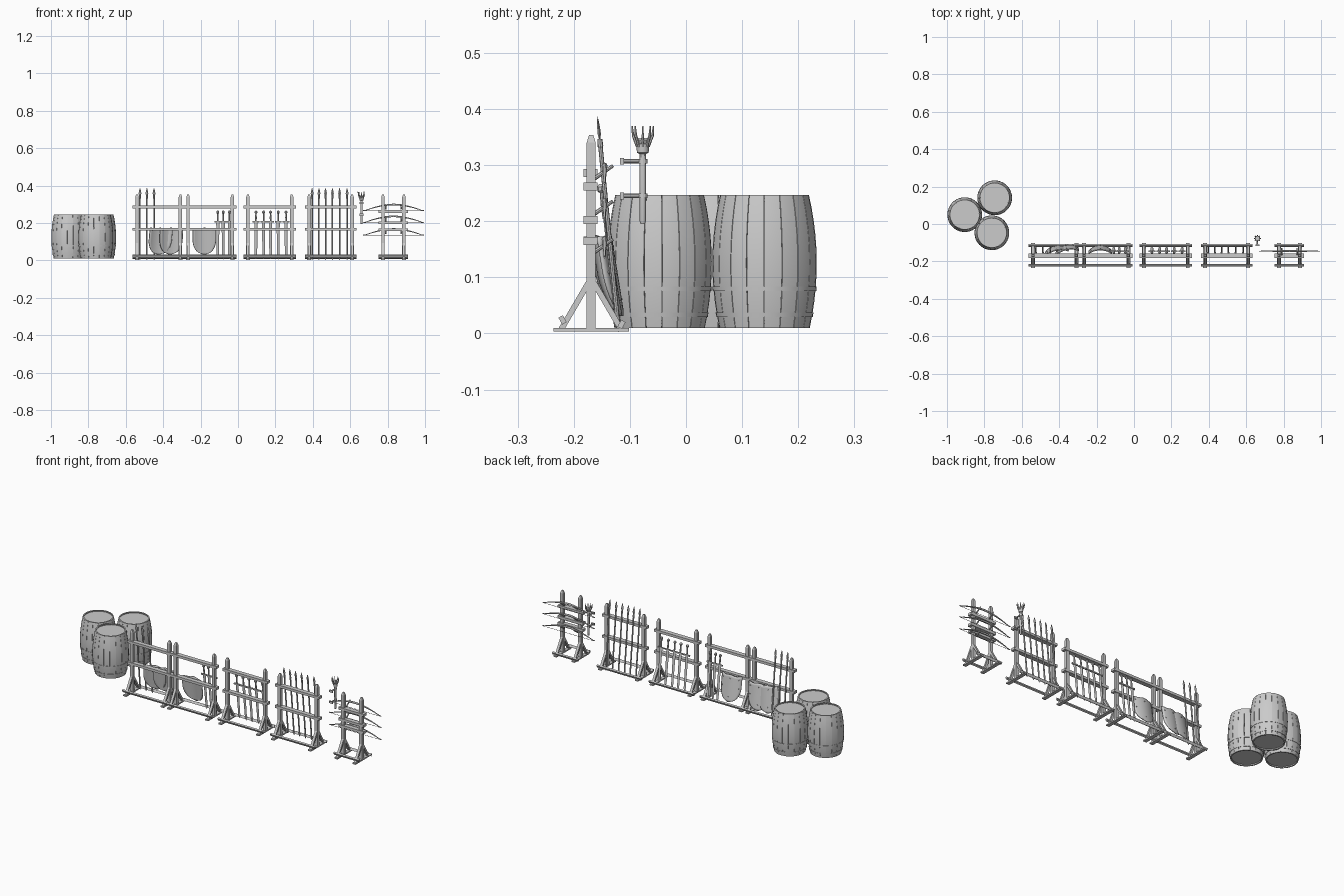
import bpy, bmesh, math
from mathutils import Vector, Matrix

if "Cube" in bpy.data.objects:
    bpy.data.objects.remove(bpy.data.objects["Cube"])


def finish(name, bm, mat=None, smooth=None):
    if mat:
        bm.transform(mat)
    bmesh.ops.recalc_face_normals(bm, faces=bm.faces)
    me = bpy.data.meshes.new(name)
    bm.to_mesh(me)
    bm.free()
    ob = bpy.data.objects.new(name, me)
    bpy.context.collection.objects.link(ob)
    if smooth:
        bpy.context.view_layer.objects.active = ob
        ob.select_set(True)
        bpy.ops.object.shade_smooth_by_angle(angle=math.radians(smooth))
        ob.select_set(False)
    return ob


def box(bm, c, s, rx=0):
    m = Matrix.Translation(c) @ Matrix.Rotation(rx, 4, 'X') @ Matrix.Diagonal((*s, 1))
    return bmesh.ops.create_cube(bm, size=1, matrix=m)['verts']


def rod(bm, a, b, r1, r2=None, n=8):
    a, b = Vector(a), Vector(b)
    d = b - a
    m = Matrix.Translation((a + b) / 2) @ d.to_track_quat('Z', 'Y').to_matrix().to_4x4()
    bmesh.ops.create_cone(bm, cap_ends=True, segments=n, radius1=r1,
                          radius2=r1 if r2 is None else r2, depth=d.length, matrix=m)


def lathe(bm, prof, n=12, flat=1.0):
    # rings of (radius, z); flat squashes the y direction
    rings = [[bm.verts.new((r * math.cos(2 * math.pi * i / n), flat * r * math.sin(2 * math.pi * i / n), z))
              for i in range(n)] for r, z in prof]
    for a, b in zip(rings, rings[1:]):
        for i in range(n):
            bm.faces.new((a[i], a[(i + 1) % n], b[(i + 1) % n], b[i]))
    bm.faces.new(rings[0])
    bm.faces.new(rings[-1])


def lean(x, y, z, tilt, yaw=0):
    return Matrix.Translation((x, y, z)) @ Matrix.Rotation(yaw, 4, 'Z') @ Matrix.Rotation(tilt, 4, 'X')


# Barrels: separate curved staves, recessed lids, hoops
def barrel_r(z):
    t = (z - 0.125) / 0.12
    return 0.093 - 0.0135 * t * t


def barrel(x, y, turn):
    mat = Matrix.Translation((x, y, 0)) @ Matrix.Rotation(turn, 4, 'Z')
    bm = bmesh.new()
    n, sub, rows = 18, 2, 10
    for s in range(n):
        a0 = 2 * math.pi * s / n
        w = 2 * math.pi / n - 0.012
        grid = []
        for k in range(rows + 1):
            z = 0.01 + 0.237 * k / rows
            out = [(barrel_r(z), a0 + w * j / sub) for j in range(sub + 1)]
            inn = [(barrel_r(z) - 0.007, a) for _, a in reversed(out)]
            grid.append([bm.verts.new((r * math.cos(a), r * math.sin(a), z)) for r, a in out + inn])
        m = len(grid[0])
        for g, h in zip(grid, grid[1:]):
            for i in range(m):
                bm.faces.new((g[i], g[(i + 1) % m], h[(i + 1) % m], h[i]))
        bm.faces.new(grid[0])
        bm.faces.new(grid[-1])
    finish("barrel_staves", bm, mat, 30)
    bm = bmesh.new()
    for z in (0.02, 0.238):
        rod(bm, (0, 0, z - 0.003), (0, 0, z + 0.003), barrel_r(z) - 0.004, n=36)
    finish("barrel_lids", bm, mat)
    bm = bmesh.new()
    for z in (0.033, 0.08):
        prof = [(barrel_r(z + dz) + o, z + dz) for dz, o in
                ((-.004, -.002), (-.004, .0015), (.004, .0015), (.004, -.002))]
        lathe(bm, prof, 36)
        bmesh.ops.delete(bm, geom=[f for f in bm.faces if len(f.verts) > 4], context='FACES_ONLY')
    finish("barrel_hoops", bm, mat, 30)


for p in ((-0.905, 0.05, 0.1), (-0.745, 0.14, 0.7), (-0.76, -0.047, 0.4)):
    barrel(*p)


# Racks: pointed posts on braced feet, joined by rails
PY = -0.169


def rack(x0, x1, rails):
    for x in (x0, x1):
        bm = bmesh.new()
        vs = box(bm, (x, PY, 0.173), (0.018, 0.016, 0.334))
        top = [f for f in bm.faces if all(v.co.z > 0.3 for v in f.verts)]
        up = bmesh.ops.extrude_face_region(bm, geom=top)['geom']
        for v in up:
            if isinstance(v, bmesh.types.BMVert):
                v.co = Vector((x + (v.co.x - x) * 0.45, PY + (v.co.y - PY) * 0.45, 0.354))
        bmesh.ops.delete(bm, geom=top, context='FACES_ONLY')
        finish("rack_post", bm)
        bm = bmesh.new()
        box(bm, (x, PY, 0.0065), (0.02, 0.135, 0.007))
        for s in (-1, 1):
            a = math.atan2(0.048, 0.082)
            box(bm, (x, PY + s * 0.029, 0.049), (0.014, 0.010, 0.097), s * a)
        finish("rack_foot", bm)
    cx, w = (x0 + x1) / 2, x1 - x0 + 0.046
    bm = bmesh.new()
    for z in rails:
        box(bm, (cx, PY - 0.001, z), (w, 0.025, 0.014))
    for y, z in ((-0.22, 0.024), (-0.115, 0.016)):
        box(bm, (cx, y, z), (w, 0.009, 0.014), 0.5 if y < PY else -0.5)
    finish("rack_rails", bm)


for a, b in ((-0.54, -0.308), (-0.267, -0.03), (0.053, 0.287), (0.38, 0.61)):
    rack(a, b, (0.286, 0.166))
rack(0.775, 0.887, (0.262, 0.202, 0.165))


# Spears
def spear(x):
    bm = bmesh.new()
    lathe(bm, [(0.001, 0), (0.004, 0.008), (0.004, 0.33), (0.0052, 0.332), (0.0045, 0.345)], 8)
    lathe(bm, [(0.003, 0.343), (0.0075, 0.355), (0.006, 0.368), (0.0005, 0.387)], 4, 0.4)
    finish("spear", bm, lean(x, -0.12, 0.003, 0.098))


for x in (-0.524, -0.487, -0.449, 0.396, 0.433, 0.468, 0.505, 0.543, 0.583):
    spear(x)


# Swords standing on their points
def sword(x):
    bm = bmesh.new()
    lathe(bm, [(0.0005, 0), (0.0065, 0.022), (0.0085, 0.2)], 4, 0.3)
    box(bm, (0, 0, 0.203), (0.036, 0.008, 0.007))
    lathe(bm, [(0.0038, 0.205), (0.0045, 0.225), (0.0035, 0.248)], 8)
    lathe(bm, [(0.003, 0.245), (0.0075, 0.25), (0.0075, 0.257), (0.003, 0.262)], 8)
    finish("sword", bm, lean(x, -0.123, 0.006, 0.11))


for x in (-0.108, -0.079, -0.046, 0.096, 0.137, 0.174, 0.215, 0.257):
    sword(x)


# Heater shields, bowed outward, with a central ridge and rivets
def shield(x, y, yaw, roll=0):
    mat = lean(x, y, 0.03, 0.16, yaw) @ Matrix.Rotation(roll, 4, 'Y')
    bm = bmesh.new()
    rows, cols = 12, 10
    grid = []
    for k in range(rows + 1):
        t = k / rows
        half = 0.062 if t < 0.4 else 0.062 * math.sqrt(max(0.004, 1 - ((t - 0.4) / 0.6) ** 2.2))
        row = []
        for j in range(cols + 1):
            u = 2 * j / cols - 1
            z = 0.14 * (1 - t) + (1 - t) * 0.006 * abs(math.cos(math.pi * u))
            row.append(bm.verts.new((u * half, 0.018 * (1 - (u * half / 0.062) ** 2) - 0.012, z)))
        grid.append(row)
    for g, h in zip(grid, grid[1:]):
        for j in range(cols):
            bm.faces.new((g[j], g[j + 1], h[j + 1], h[j]))
    ob = finish("shield", bm, mat, 30)
    mod = ob.modifiers.new("thickness", 'SOLIDIFY')
    mod.thickness, mod.offset = 0.005, 0
    bm = bmesh.new()
    for px, pz in ((-.05, .125), (.05, .125), (-.05, .08), (.05, .08), (0, .125), (0, .03)):
        py = 0.018 * (1 - (px / 0.062) ** 2) - 0.009
        bmesh.ops.create_uvsphere(bm, u_segments=8, v_segments=4, radius=0.003,
                                  matrix=Matrix.Translation((px, py, pz)))
    finish("shield_rivets", bm, mat, 40)


shield(-0.425, -0.125, 0.2, 0.06)
shield(-0.362, -0.12, 0.2)
shield(-0.18, -0.122, 0)


# Bows with strings, resting on pegs
def tube(name, pts, r):
    cu = bpy.data.curves.new(name, 'CURVE')
    cu.dimensions = '3D'
    cu.bevel_depth, cu.bevel_resolution, cu.use_fill_caps = r, 1, True
    sp = cu.splines.new('POLY')
    sp.points.add(len(pts) - 1)
    for p, (co, rad) in zip(sp.points, pts):
        p.co, p.radius = (*co, 1), rad
    bpy.context.collection.objects.link(bpy.data.objects.new(name, cu))


for z in (0.263, 0.2, 0.132):
    pts = []
    for i in range(25):
        u = i / 12 - 1
        h = 0.036 * (1 - abs(u) ** 1.8) + (0.004 if abs(u) > 0.97 else 0)
        pts.append(((0.832 + 0.163 * u, -0.145, z + h), 1.1 - 0.75 * abs(u)))
    tube("bow", pts, 0.005)
    tube("bow_string", [((0.832 + s * 0.161, -0.145, z + 0.002), 1) for s in (-1, 1)], 0.001)
    bm = bmesh.new()
    for x in (0.79, 0.872):
        rod(bm, (x, -0.165, z + 0.012), (x, -0.13, z + 0.036), 0.004, 0.003)
    finish("bow_pegs", bm)

# Wall torch: handle, socket, flaring cage and two brackets
tx, ty = 0.66, -0.077
bm = bmesh.new()
lathe(bm, [(0.004, 0.195), (0.0055, 0.2), (0.006, 0.32), (0.0105, 0.322), (0.0115, 0.338), (0.008, 0.34)], 12)
finish("torch_handle", bm, Matrix.Translation((tx, ty, 0)), 30)
bm = bmesh.new()
for i in range(8):
    c, s = math.cos(i * math.pi / 4), math.sin(i * math.pi / 4)
    rod(bm, (0.010 * c, 0.010 * s, 0.333), (0.017 * c, 0.017 * s, 0.352), 0.0025, n=6)
    rod(bm, (0.017 * c, 0.017 * s, 0.350), (0.019 * c, 0.019 * s, 0.37), 0.0025, 0.001, n=6)
lathe(bm, [(0.006, 0.33), (0.014, 0.345), (0.012, 0.348)], 12)
finish("torch_cage", bm, Matrix.Translation((tx, ty, 0)))
bm = bmesh.new()
for z in (0.245, 0.307):
    rod(bm, (tx, -0.113, z), (tx, ty, z), 0.004)
    rod(bm, (tx, ty, z - 0.004), (tx, ty, z + 0.004), 0.008, n=12)
    box(bm, (tx, -0.114, z), (0.02, 0.007, 0.012))
finish("torch_brackets", bm)
